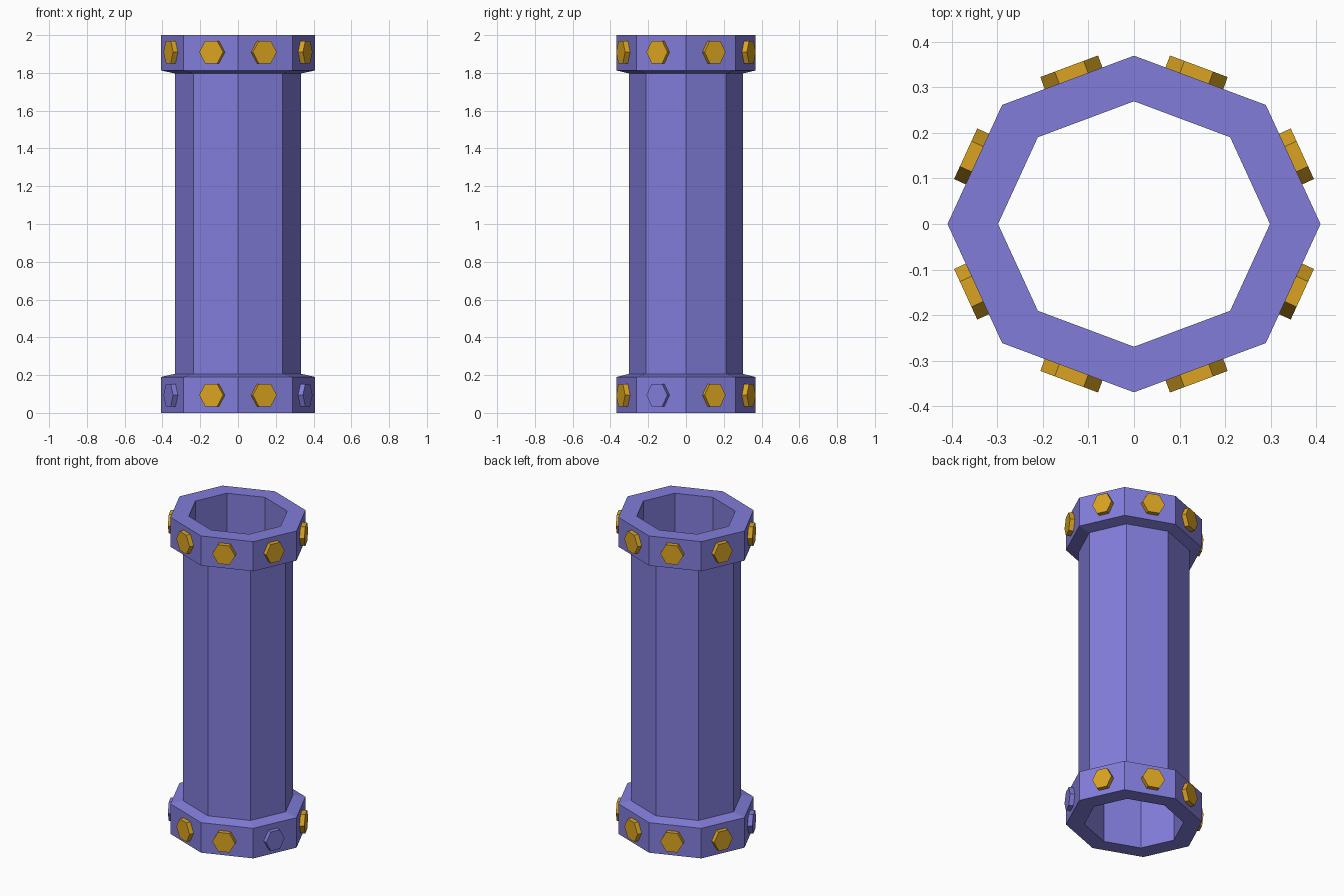
import bpy, bmesh
from math import sin, cos, pi, radians
from mathutils import Vector

if "Cube" in bpy.data.objects:
    bpy.data.objects.remove(bpy.data.objects["Cube"])

SIDES = 8
RATIO = 1.108  # the pipe is slightly wider in x than in y


def material(name, rgb):
    m = bpy.data.materials.new(name)
    m.diffuse_color = (*rgb, 1)
    m.use_nodes = True
    m.node_tree.nodes["Principled BSDF"].inputs["Base Color"].default_value = m.diffuse_color
    return m


def make_object(name, bm, mat):
    bmesh.ops.recalc_face_normals(bm, faces=bm.faces)
    me = bpy.data.meshes.new(name)
    bm.to_mesh(me)
    bm.free()
    me.materials.append(mat)
    ob = bpy.data.objects.new(name, me)
    bpy.context.collection.objects.link(ob)
    return ob


purple = material("purple_paint", (0.223, 0.204, 0.70))
gold = material("gold_metal", (0.70, 0.37, 0.015))


def corner(r, i):
    a = 2 * pi * i / SIDES
    return Vector((r * RATIO * cos(a), r * sin(a), 0))


# Pipe: closed wall profile (radius, height) swept around eight sides
profile = [(0.269, 0), (0.369, 0), (0.369, 0.19), (0.301, 0.207),
           (0.301, 1.797), (0.369, 1.813), (0.369, 2), (0.269, 2)]
bm = bmesh.new()
rings = [[bm.verts.new(corner(r, i) + Vector((0, 0, z))) for r, z in profile]
         for i in range(SIDES)]
n = len(profile)
for i in range(SIDES):
    a, b = rings[i], rings[(i + 1) % SIDES]
    for j in range(n):
        k = (j + 1) % n
        bm.faces.new((a[j], b[j], b[k], a[k]))
make_object("flanged_pipe", bm, purple)


# Hex bolt heads: one on every flange face, points along the face
def bolt(name, i, z, mat):
    p, q = corner(0.369, i), corner(0.369, i + 1)
    t = (q - p).normalized()
    out = Vector((t.y, -t.x, 0))
    # point on the face at the true 22.5 degree direction
    ang = 2 * pi * (i + 0.5) / SIDES
    d = Vector((cos(ang), sin(ang), 0))
    c = d * (p.dot(out) / d.dot(out)) + Vector((0, 0, z))
    half_w = 0.061 + 0.0065 * (abs(t.x) > abs(t.y))
    bm = bmesh.new()
    loops = []
    for depth in (-0.01, 0.028):
        loops.append([bm.verts.new(c + out * depth + t * half_w * cos(pi * k / 3)
                                   + Vector((0, 0, 0.069 * sin(pi * k / 3))))
                      for k in range(6)])
    for k in range(6):
        m = (k + 1) % 6
        bm.faces.new((loops[0][k], loops[0][m], loops[1][m], loops[1][k]))
    bm.faces.new(loops[0])
    bm.faces.new(loops[1])
    make_object(name, bm, mat)


for i in range(SIDES):
    bolt(f"top_bolt_{i + 1}", i, 1.91, gold)
    # two of the lower bolts are painted over
    bolt(f"bottom_bolt_{i + 1}", i, 0.094, purple if i in (4, 7) else gold)
